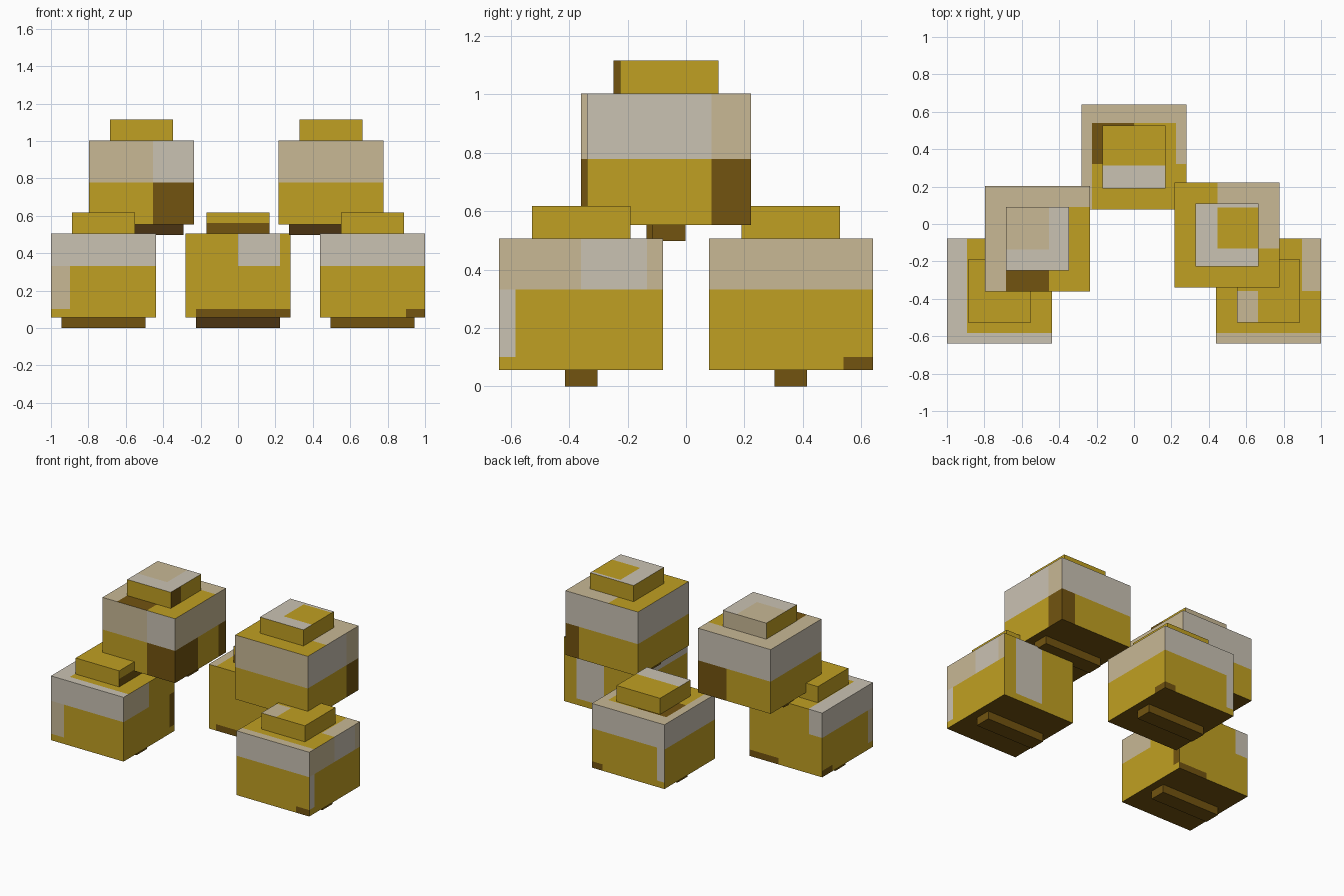
import bpy
import bmesh
from mathutils import Vector

cube = bpy.data.objects.get("Cube")
if cube:
    bpy.data.objects.remove(cube)

UNIT = 0.0562          # one paint cell
UPPER = 0.497          # height of the upper row


def make_material(name, rgb):
    mat = bpy.data.materials.new(name)
    mat.use_nodes = True
    mat.diffuse_color = (*rgb, 1)
    mat.node_tree.nodes["Principled BSDF"].inputs["Base Color"].default_value = (*rgb, 1)
    return mat


GOLD, BROWN, DARK, TAN, CREAM = range(5)
materials = [
    make_material("gold", (.53, .35, .016)),
    make_material("brown", (.17, .088, .005)),
    make_material("dark_brown", (.07, .034, .006)),
    make_material("tan", (.58, .48, .30)),
    make_material("cream", (.59, .54, .45)),
]

# Each side: outward axis, sign, and the two axes its patches are measured along
SIDES = {
    "front": (1, -1, 0, 2), "back": (1, 1, 0, 2),
    "right": (0, -1, 1, 2), "left": (0, 1, 1, 2),
    "bottom": (2, -1, 0, 1), "top": (2, 1, 0, 1),
}


def painted_box(name, low, size, base, patches):
    """Box measured in cells; patches are (side, u0, u1, v0, v1, colour)."""
    bm = bmesh.new()
    bmesh.ops.create_cube(bm, size=1)
    for v in bm.verts:
        v.co = Vector([(c + .5) * s for c, s in zip(v.co, size)])
    # Cut only the painted side along the edges of its patches
    for side, u0, u1, v0, v1, _ in patches:
        axis, sign, u, v = SIDES[side]
        for along, places in ((u, (u0, u1)), (v, (v0, v1))):
            for place in places:
                if not 0 < place < size[along]:
                    continue
                direction = Vector((0, 0, 0))
                direction[along] = 1
                bmesh.ops.bisect_plane(bm, geom=bm.verts[:] + bm.edges[:] + bm.faces[:],
                                       plane_co=direction * place, plane_no=direction)
    # Colour faces by side and position
    bm.normal_update()
    for face in bm.faces:
        centre = face.calc_center_median()
        face.material_index = base
        for side, u0, u1, v0, v1, colour in patches:
            axis, sign, u, v = SIDES[side]
            if (face.normal[axis] * sign > .9 and u0 < centre[u] < u1
                    and v0 < centre[v] < v1):
                face.material_index = colour
    for v in bm.verts:
        v.co = Vector(low) + v.co * UNIT
    mesh = bpy.data.meshes.new(name)
    bm.to_mesh(mesh)
    bm.free()
    for mat in materials:
        mesh.materials.append(mat)
    obj = bpy.data.objects.new(name, mesh)
    bpy.context.collection.objects.link(obj)
    return obj


def block(name, x, y, z, body, cap, foot_front=BROWN):
    """Body with a square cap on top and a narrow foot below."""
    def part(label, size, level, base, patches):
        low = (x - size[0] / 2 * UNIT, y - size[1] / 2 * UNIT, z + level * UNIT)
        painted_box(name + "_" + label, low, size, base, patches)
    part("body", (10, 10, 8), 1, GOLD, body + [("bottom", 0, 10, 0, 10, BROWN)])
    part("cap", (6, 6, 2), 9, GOLD, cap)
    part("foot", (8, 2, 1), 0, BROWN, [("front", 0, 8, 0, 1, foot_front)])


def band(side, bottom, colour, start=0, end=10):
    return (side, start, end, bottom, 8, colour)


LOW, HIGH = 4.9, 4     # lower edge of the pale band on each row
EDGE = .8              # height of the brown trim at the base

# Lower row
block("lower_right_block", -.719, -.359, 0, [
    band("front", LOW, CREAM),
    ("front", 0, 1.8, EDGE, LOW, TAN),
    band("left", LOW, TAN, 0, 5),
    ("left", 9, 10, EDGE, LOW, BROWN),
    band("back", LOW, CREAM, 0, 1.8),
    ("back", 6, 10, 0, EDGE, BROWN),
    band("right", LOW, CREAM),
    ("right", 0, 1, EDGE, LOW, TAN),
    ("right", 8, 10, 0, EDGE, BROWN),
    ("top", 0, 1.9, 0, 10, CREAM),
    ("top", 0, 10, 0, 1, CREAM),
], [("left", 0, 6, 0, 1, BROWN)])

block("lower_left_block", .719, -.359, 0, [
    band("front", LOW, CREAM),
    ("front", 8.2, 10, 0, EDGE, BROWN),
    band("left", LOW, TAN),
    band("left", LOW, CREAM, 5, 9),
    ("left", 0, 1, EDGE, LOW, CREAM),
    band("back", EDGE, CREAM, 4.5, 8.3),
    band("right", LOW, CREAM),
    ("top", 8.2, 10, 5, 10, TAN),
    ("top", 0, 10, 0, 1, TAN),
], [("top", 0, 2, 0, 3, TAN)])

block("lower_back_block", 0, .359, 0, [
    band("front", LOW, CREAM, 5, 9),
    ("front", 1, 10, 0, EDGE, BROWN),
    band("left", LOW, TAN),
    ("left", 8.2, 10, 0, EDGE, BROWN),
    band("back", LOW, CREAM),
    ("back", 0, 1, EDGE, LOW, CREAM),
    ("back", 8.5, 10, 0, EDGE, BROWN),
    band("right", LOW, CREAM),
    ("top", 0, 10, 8.2, 10, TAN),
    ("top", 0, 1, 0, 10, TAN),
    ("top", 9, 10, 4.3, 10, TAN),
    ("top", 1, 2, 4.3, 8.2, BROWN),
    ("top", 1, 5, 8, 8.2, BROWN),
], [("top", 0, 6, 0, 2.2, CREAM), ("front", 0, 6, 0, 1, BROWN)], DARK)

# Upper row
block("upper_right_block", -.516, -.079, UPPER, [
    band("front", HIGH, TAN),
    band("front", HIGH, CREAM, 6.1),
    ("front", 6.1, 10, 0, HIGH, BROWN),
    band("left", HIGH, TAN),
    ("left", 0, 4.5, 0, HIGH, BROWN),
    ("left", 8.5, 10, 0, HIGH, BROWN),
    band("back", HIGH, CREAM),
    ("back", 6.1, 10, 0, HIGH, BROWN),
    band("right", HIGH, CREAM),
    ("top", 0, 2, 0, 10, TAN),
    ("top", 0, 10, 8, 10, TAN),
    ("top", 2, 6.1, 0, 2, BROWN),
], [
    ("top", 0, 6, 0, 6, CREAM),
    ("top", 0, 4.1, 2, 6, TAN),
    ("left", 0, 2, 0, 2, BROWN),
    ("back", 0, 6, 0, 2, TAN),
], DARK)

block("upper_left_block", .497, -.058, UPPER, [
    band("front", HIGH, TAN),
    band("left", HIGH, CREAM, 0, 7.6),
    band("left", HIGH, TAN, 7.6),
    ("left", 7.6, 10, 0, HIGH, BROWN),
    band("back", HIGH, CREAM),
    ("back", 8.1, 10, 0, HIGH, BROWN),
    band("right", HIGH, CREAM),
    ("top", 4.1, 10, 8, 10, TAN),
    ("top", 8, 10, 3.7, 10, TAN),
], [
    ("top", 0, 6, 0, 6, CREAM),
    ("top", 2.1, 6, 1.7, 5.6, GOLD),
], DARK)
